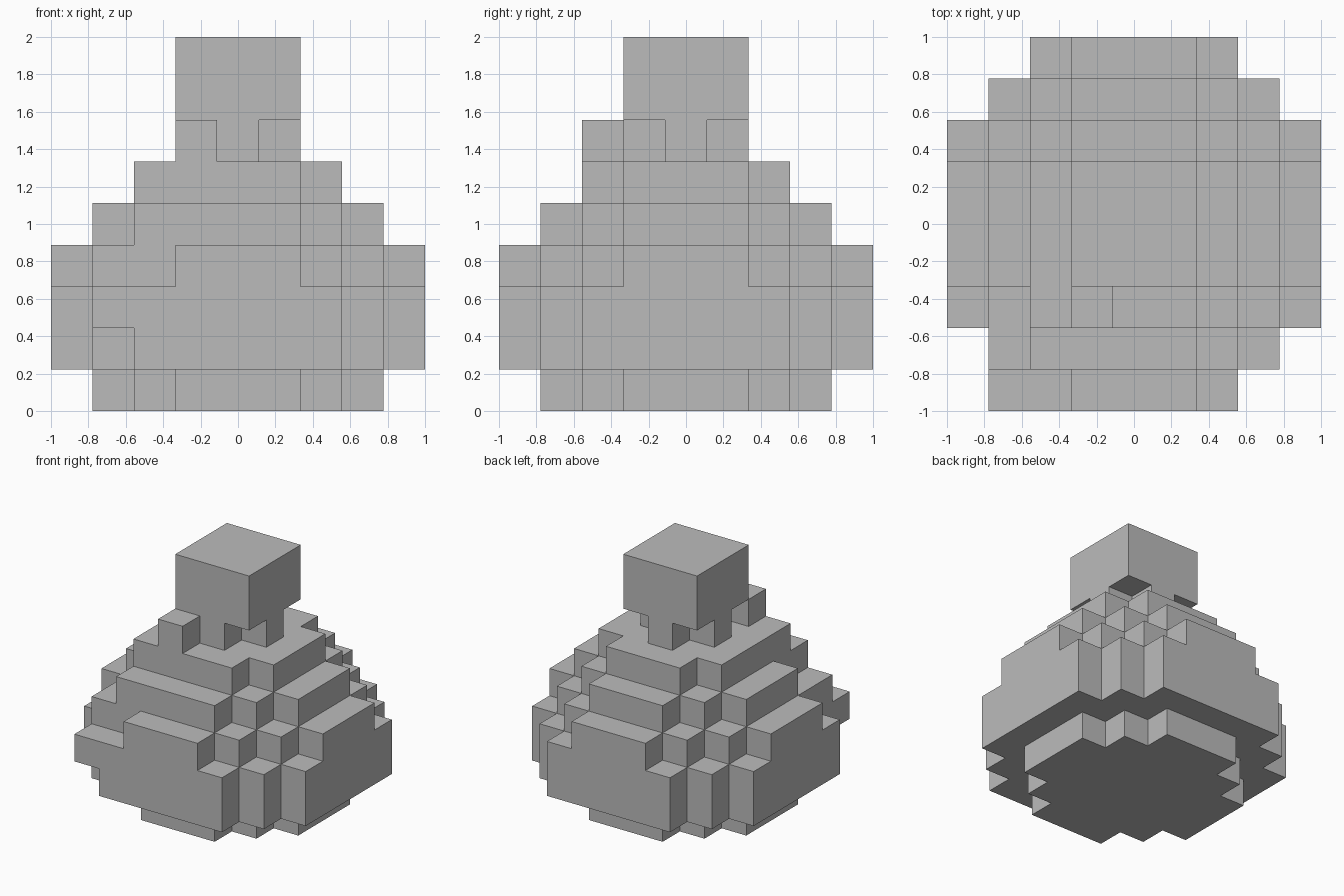
import bpy
import bmesh

U = 2 / 9  # edge of one block

cube = bpy.data.objects.get("Cube")
if cube:
    bpy.data.objects.remove(cube, do_unlink=True)

grey = bpy.data.materials.new("plain_grey")
grey.use_nodes = True
colour = (0.5, 0.5, 0.5, 1)
grey.diffuse_color = colour
grey.node_tree.nodes["Principled BSDF"].inputs["Base Color"].default_value = colour


def prism(name, outline, bottom, height):
    """Extrude an outline, given in blocks, into a flat-faced solid."""
    bm = bmesh.new()
    face = bm.faces.new([bm.verts.new((x * U, y * U, bottom * U)) for x, y in outline])
    top = bmesh.ops.extrude_face_region(bm, geom=[face], use_keep_orig=True)["geom"]
    bmesh.ops.translate(bm, vec=(0, 0, height * U),
                        verts=[v for v in top if isinstance(v, bmesh.types.BMVert)])
    bmesh.ops.recalc_face_normals(bm, faces=bm.faces)
    mesh = bpy.data.meshes.new(name)
    bm.to_mesh(mesh)
    bm.free()
    mesh.materials.append(grey)
    obj = bpy.data.objects.new(name, mesh)
    bpy.context.collection.objects.link(obj)


def stepped_disc(name, widths, bottom, height):
    """Blocky disc from the row widths, front to back."""
    n = len(widths)
    side = []
    for i, w in enumerate(widths):
        if i == 0 or widths[i - 1] != w:
            side.append((w / 2, i - n / 2))
        if i == n - 1 or widths[i + 1] != w:
            side.append((w / 2, i + 1 - n / 2))
    prism(name, side + [(-x, y) for x, y in reversed(side)], bottom, height)


# Round stepped body, neck and stopper, from the ground up
stepped_disc("foot", [3, 5, 7, 7, 7, 5, 3], 0, 1)
stepped_disc("belly", [5, 7, 9, 9, 9, 9, 9, 7, 5], 1, 2)
stepped_disc("upper_belly", [3, 5, 7, 9, 9, 9, 7, 5, 3], 3, 1)
stepped_disc("lower_shoulder", [3, 5, 7, 7, 7, 5, 3], 4, 1)
stepped_disc("upper_shoulder", [3, 5, 5, 5, 3], 5, 1)
stepped_disc("neck", [1, 3, 1], 6, 1)
stepped_disc("stopper", [3, 3, 3], 7, 2)

# Diagonal ridge of single blocks climbing the front right corner
x, y = -3.5, -4.5
for step in range(5):
    prism(f"ridge_block_{step + 1}", [(x, y), (x + 1, y), (x + 1, y + 1), (x, y + 1)],
          step + 2, 1)
    if step % 2:
        x += 1
    else:
        y += 1
